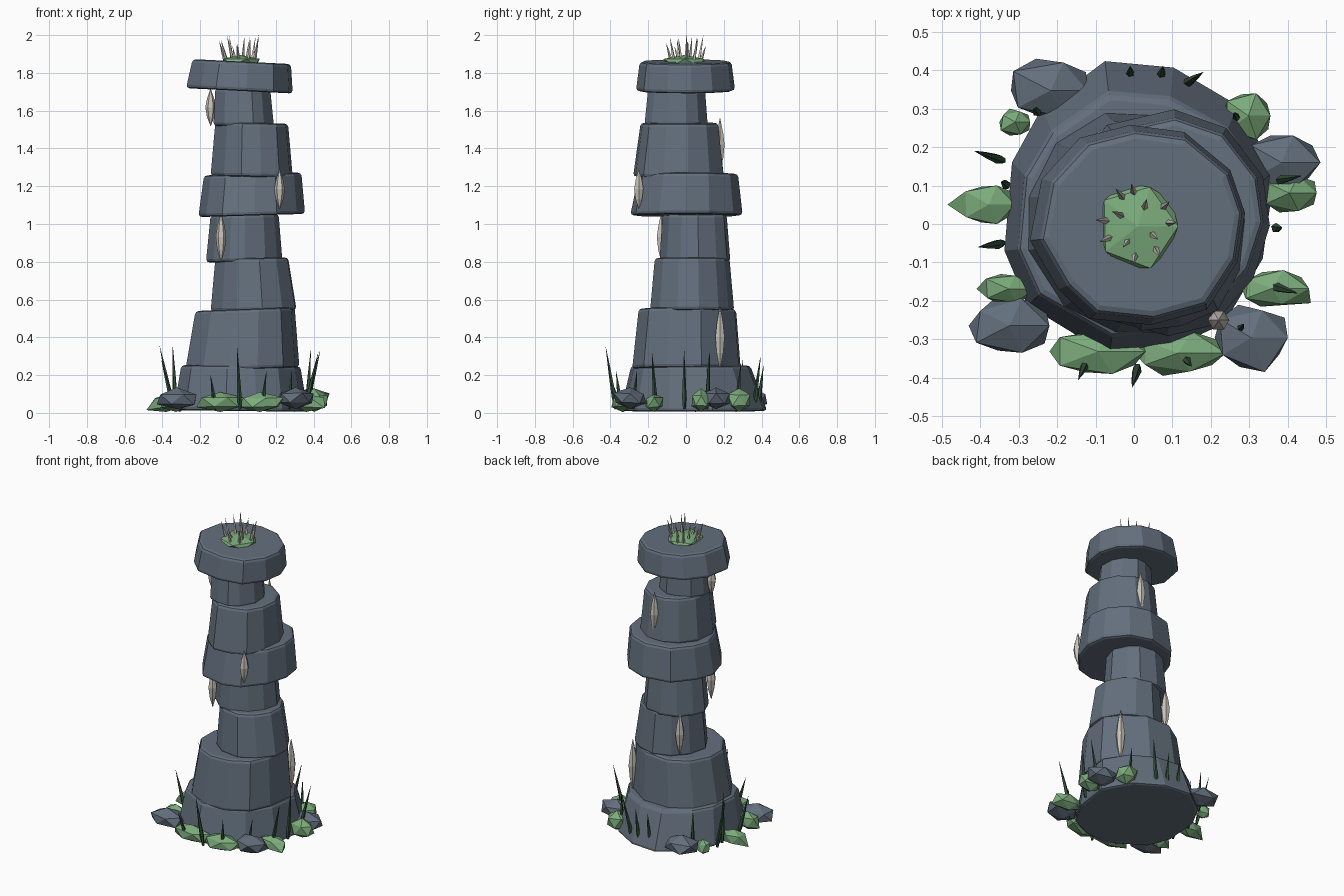
import bpy, bmesh, math, random
from mathutils import Vector

if "Cube" in bpy.data.objects:
    bpy.data.objects.remove(bpy.data.objects["Cube"])


def material(name, rgb):
    m = bpy.data.materials.new(name)
    m.diffuse_color = (*rgb, 1)
    m.use_nodes = True
    m.node_tree.nodes["Principled BSDF"].inputs["Base Color"].default_value = m.diffuse_color
    return m


SLATE = material("slate stone", (0.125, 0.16, 0.205))
MOSS = material("moss green", (0.20, 0.41, 0.20))
GRASS = material("dark grass", (0.035, 0.085, 0.045))
CRYSTAL = material("pale crystal", (0.58, 0.55, 0.49))


def finish(bm, name, mat):
    bmesh.ops.recalc_face_normals(bm, faces=bm.faces)
    me = bpy.data.meshes.new(name)
    bm.to_mesh(me)
    bm.free()
    me.materials.append(mat)
    ob = bpy.data.objects.new(name, me)
    bpy.context.collection.objects.link(ob)
    return ob


def loft(bm, rings):
    """Skin a list of point rings and cap both ends."""
    rings = [[bm.verts.new(p) for p in r] for r in rings]
    for a, b in zip(rings, rings[1:]):
        n = len(a)
        for i in range(n):
            bm.faces.new((a[i], a[(i + 1) % n], b[(i + 1) % n], b[i]))
    bm.faces.new(rings[0][::-1])
    bm.faces.new(rings[-1])


def fit(points, bounds):
    """Rescale points so each axis spans the given (low, high) pair."""
    for k, (lo, hi) in enumerate(bounds):
        a, b = min(p[k] for p in points), max(p[k] for p in points)
        for p in points:
            p[k] = lo + (p[k] - a) / (b - a) * (hi - lo)


def block(name, low, high, z0, z1, tilt, seed, sides=12):
    """Irregular tapered stone drum; low/high are (x0, x1, y0, y1)."""
    rnd = random.Random(seed)
    off = rnd.random()
    polar = [(math.tau * (i + off + rnd.uniform(-.16, .16)) / sides, rnd.uniform(.95, 1.03))
             for i in range(sides)]
    rings = []
    for (x0, x1, y0, y1), z in ((low, z0), (high, z1)):
        ring = [Vector((r * math.cos(a), r * math.sin(a), z)) for a, r in polar]
        fit(ring, ((x0, x1), (y0, y1)))
        for p in ring:
            p.z += tilt * (p.x - (x0 + x1) / 2)
        rings.append(ring)
    bm = bmesh.new()
    loft(bm, rings)
    ob = finish(bm, name, SLATE)
    bev = ob.modifiers.new("worn edges", 'BEVEL')
    bev.width = 0.018
    bev.segments = 2
    bev.limit_method = 'ANGLE'
    bev.angle_limit = math.radians(50)


def lump(name, mat, x0, x1, y0, y1, z0, z1, seed, point=1.0, jitter=.13):
    """Jittered low-poly stone, optionally pulled to a point away from the tower."""
    rnd = random.Random(seed)
    bm = bmesh.new()
    bmesh.ops.create_icosphere(bm, subdivisions=1, radius=1)
    for v in bm.verts:
        v.co *= 1 + rnd.uniform(-jitter, jitter)
    out = Vector((x0 + x1, y0 + y1, -.25)).normalized()
    if point > 1:
        max(bm.verts, key=lambda v: v.co.dot(out)).co *= point
    fit([v.co for v in bm.verts], ((x0, x1), (y0, y1), (z0, z1)))
    return finish(bm, name, mat)


def spike(bm, a, b, r, sides=5, profile=((0, .6), (.2, 1), (.6, .6), (1, .04))):
    """Slender faceted spike from a to b; profile is (fraction along, radius factor)."""
    a, b = Vector(a), Vector(b)
    q = (b - a).to_track_quat('Z', 'Y')
    loft(bm, [[a.lerp(b, t) + q @ Vector((r * f * math.cos(math.tau * i / sides),
                                          r * f * math.sin(math.tau * i / sides), 0))
               for i in range(sides)] for t, f in profile])


# Stacked stone drums: bottom extents, top extents, z range, tilt
drums = [
    ((-.34, .37, -.345, .43), (-.30, .33, -.29, .34), .01, .25, -.01),
    ((-.28, .325, -.285, .29), (-.225, .30, -.25, .265), .23, .55, .04),
    ((-.145, .31, -.19, .255), (-.12, .265, -.165, .23), .54, .82, .02),
    ((-.17, .235, -.14, .235), (-.145, .215, -.125, .215), .80, 1.05, .02),
    ((-.21, .355, -.295, .30), (-.18, .335, -.25, .275), 1.045, 1.265, .03),
    ((-.145, .29, -.28, .20), (-.12, .265, -.24, .17), 1.25, 1.535, -.02),
    ((-.13, .19, -.22, .115), (-.12, .17, -.20, .10), 1.52, 1.72, 0),
    ((-.275, .29, -.265, .26), (-.24, .28, -.245, .24), 1.705, 1.86, -.05),
]
for i, (low, high, z0, z1, tilt) in enumerate(drums):
    block(f"stone_drum_{i + 1}", low, high, z0, z1, tilt, 11 + i)

# Boulders round the foot
for i, b in enumerate([(-.32, -.12, .28, .43), (.28, .485, .09, .23),
                       (.21, .40, -.385, -.21), (-.43, -.22, -.335, -.19)]):
    lump(f"boulder_{i + 1}", SLATE, *b, .02, .135, 40 + i)

# Mossy shards round the foot: extents, height, point
shards = [
    (.23, .355, .22, .34, .13, 1), (.33, .475, .03, .125, .13, 1),
    (.28, .46, -.215, -.12, .10, 1.6), (.0, .24, -.395, -.28, .11, 1),
    (-.22, .03, -.39, -.28, .11, 1), (-.41, -.26, -.21, -.13, .12, 1.3),
    (-.485, -.31, .0, .10, .10, 1.6), (-.35, -.27, .23, .30, .10, 1),
]
for i, (x0, x1, y0, y1, h, pt) in enumerate(shards):
    lump(f"moss_shard_{i + 1}", MOSS, x0, x1, y0, y1, .005, h, 60 + i, pt)

# Grass blades: base x, y then tip x, y, z
blades = [
    (-.34, .165, -.415, .19, .355), (-.34, -.05, -.405, -.06, .28),
    (-.33, .10, -.345, .11, .35), (-.12, -.35, -.145, -.405, .20),
    (.01, -.37, -.005, -.425, .35), (.13, -.345, .15, -.37, .22),
    (.27, -.28, .285, -.26, .22), (.355, -.16, .425, -.18, .32),
    (.365, -.01, .385, -.01, .33), (.36, .11, .435, .125, .33),
    (.27, .27, .26, .29, .26), (.13, .36, .18, .395, .30),
    (.07, .38, .075, .41, .25), (-.01, .38, -.01, .41, .25),
    (-.25, .29, -.26, .30, .28),
]
bm = bmesh.new()
for x, y, tx, ty, tz in blades:
    spike(bm, (x, y, .02), (tx, ty, tz), .013)
finish(bm, "grass_blades", GRASS)

# Crystal slivers growing from the drum sides: x, y, z range
slivers = [
    (-.145, -.055, 1.52, 1.715), (.22, -.25, 1.08, 1.29), (-.09, -.13, .80, 1.06),
    (.10, .18, 1.28, 1.56), (-.085, .185, .56, .83), (.255, .18, .235, .565),
]
bm = bmesh.new()
for x, y, z0, z1 in slivers:
    spike(bm, (x, y, z0), (x, y, z1), .028, 6,
          ((0, .05), (.25, .72), (.5, 1), (.72, .7), (1, .05)))
finish(bm, "crystal_slivers", CRYSTAL)

# Moss cushion on the cap with a crown of thin spikes
lump("moss_cushion", MOSS, -.09, .115, -.115, .105, 1.82, 1.895, 91, jitter=.06)
bm = bmesh.new()
rnd = random.Random(5)
for i in range(12):
    a = math.tau * (i + rnd.uniform(-.25, .25)) / 12
    r = (.075, .04)[i % 3 == 2]
    x, y = math.cos(a), math.sin(a)
    tip = r + .03
    spike(bm, (.01 + r * x, r * y, 1.85), (.005 + tip * x, tip * y, rnd.uniform(1.94, 2.0) if i else 2.0),
          .009, 4)
finish(bm, "crown_spikes", CRYSTAL)
